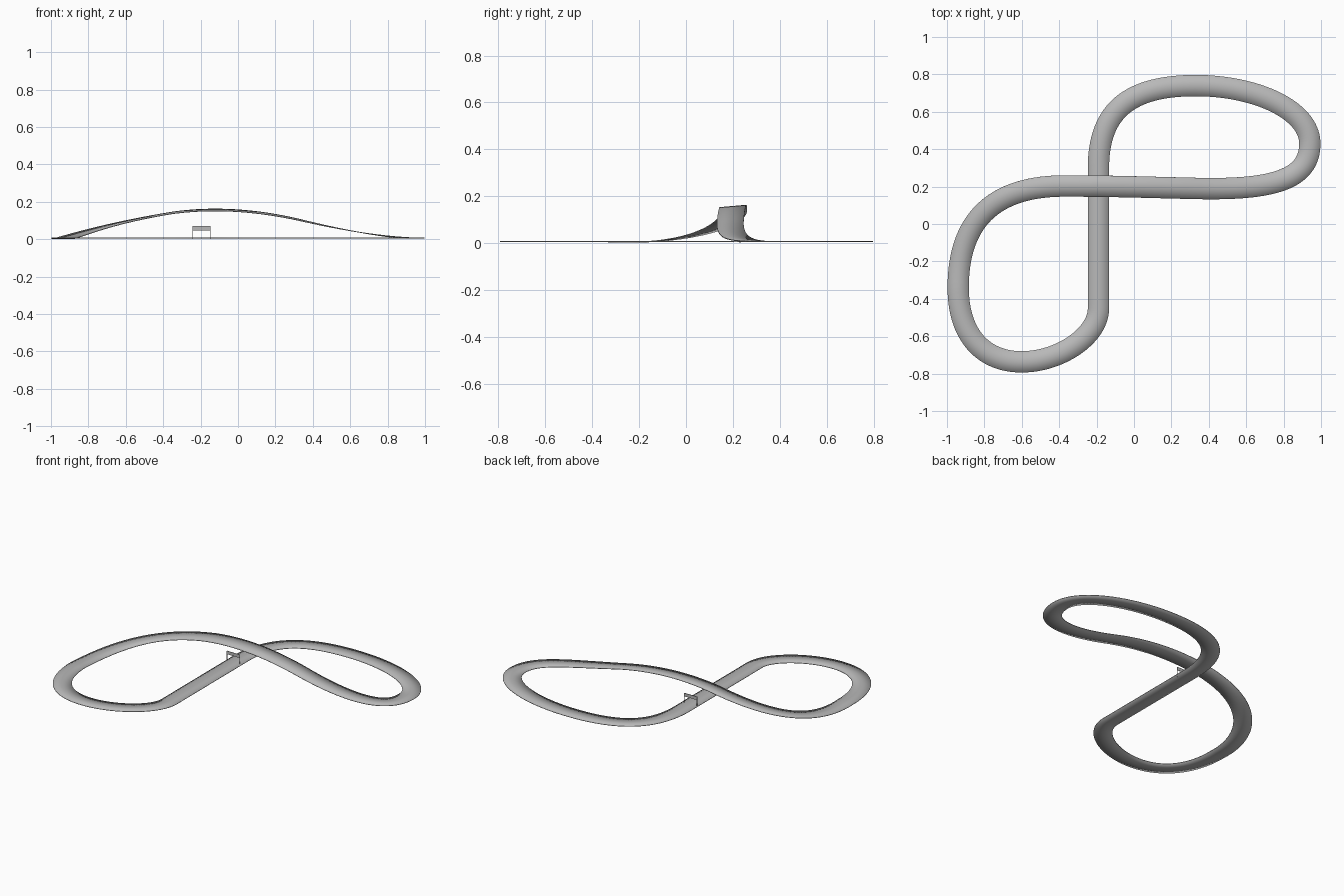
import bpy, bmesh, math
from mathutils import Vector
from mathutils.geometry import interpolate_bezier

cube = bpy.data.objects.get("Cube")
if cube:
    bpy.data.objects.remove(cube)

# Single grey for road and gate
grey = bpy.data.materials.new("road_grey")
grey.use_nodes = True
colour = (0.48, 0.48, 0.48, 1)
grey.diffuse_color = colour
grey.node_tree.nodes["Principled BSDF"].inputs["Base Color"].default_value = colour

HALF_WIDTH = 0.057
G = 0.008  # ground road height

# Centre line: (handle in, anchor, handle out)
KNOTS = [
    ((-.19, -.60, G), (-.19, -.45, G), (-.19, -.20, G)),
    ((-.19, .05, G), (-.19, .30, G), (-.19, .61, G)),
    ((-.02, .74, G), (.33, .74, G), (.65, .74, G)),
    ((.94, .61, G), (.94, .43, G), (.94, .24, G)),
    ((.75, .18, .005), (.33, .19, .105), (.11, .195, .155)),
    ((-.12, .203, .175), (-.35, .203, .143), (-.77, .21, .075)),
    ((-.94, 0, -.01), (-.94, -.34, G), (-.94, -.59, G)),
    ((-.81, -.737, G), (-.60, -.737, G), (-.40, -.737, G)),
]


def add_object(name, bm):
    mesh = bpy.data.meshes.new(name)
    bm.to_mesh(mesh)
    bm.free()
    mesh.materials.append(grey)
    obj = bpy.data.objects.new(name, mesh)
    bpy.context.collection.objects.link(obj)
    return obj


def add_box(name, centre, size):
    bm = bmesh.new()
    bmesh.ops.create_cube(bm, size=1)
    bmesh.ops.scale(bm, vec=size, verts=bm.verts)
    bmesh.ops.translate(bm, vec=centre, verts=bm.verts)
    return add_object(name, bm)


# Road ribbon swept along the closed centre line
path = []
for a, b in zip(KNOTS, KNOTS[1:] + KNOTS[:1]):
    path += interpolate_bezier(Vector(a[1]), Vector(a[2]), Vector(b[0]), Vector(b[1]), 33)[:-1]

bm = bmesh.new()
rows = []
for i, p in enumerate(path):
    along = path[(i + 1) % len(path)] - path[i - 1]
    right = Vector((along.y, -along.x, 0)).normalized()
    bank = Vector((0, 0, 0.005 * min(1, max(0, p.z - G) / 0.15)))
    rows.append([bm.verts.new(p + side * (right * HALF_WIDTH + bank)) for side in (-1, 0, 1)])
for i, row in enumerate(rows):
    prev = rows[i - 1]
    for k in range(2):
        bm.faces.new((prev[k], prev[k + 1], row[k + 1], row[k]))
road = add_object("road", bm)
thick = road.modifiers.new("thickness", 'SOLIDIFY')
thick.thickness = 0.004
thick.offset = -1

for o in bpy.context.selected_objects:
    o.select_set(False)
road.select_set(True)
bpy.context.view_layer.objects.active = road
bpy.ops.object.shade_smooth_by_angle(angle=math.radians(30))

# Start gate under the bridge: two posts and a banner
GATE_X, GATE_Y = -.195, .23
for name, side in (("gate_post_left", 1), ("gate_post_right", -1)):
    add_box(name, (GATE_X + side * .047, GATE_Y, .035), (.003, .003, .07))
add_box("gate_banner", (GATE_X, GATE_Y, .059), (.097, .003, .022))
